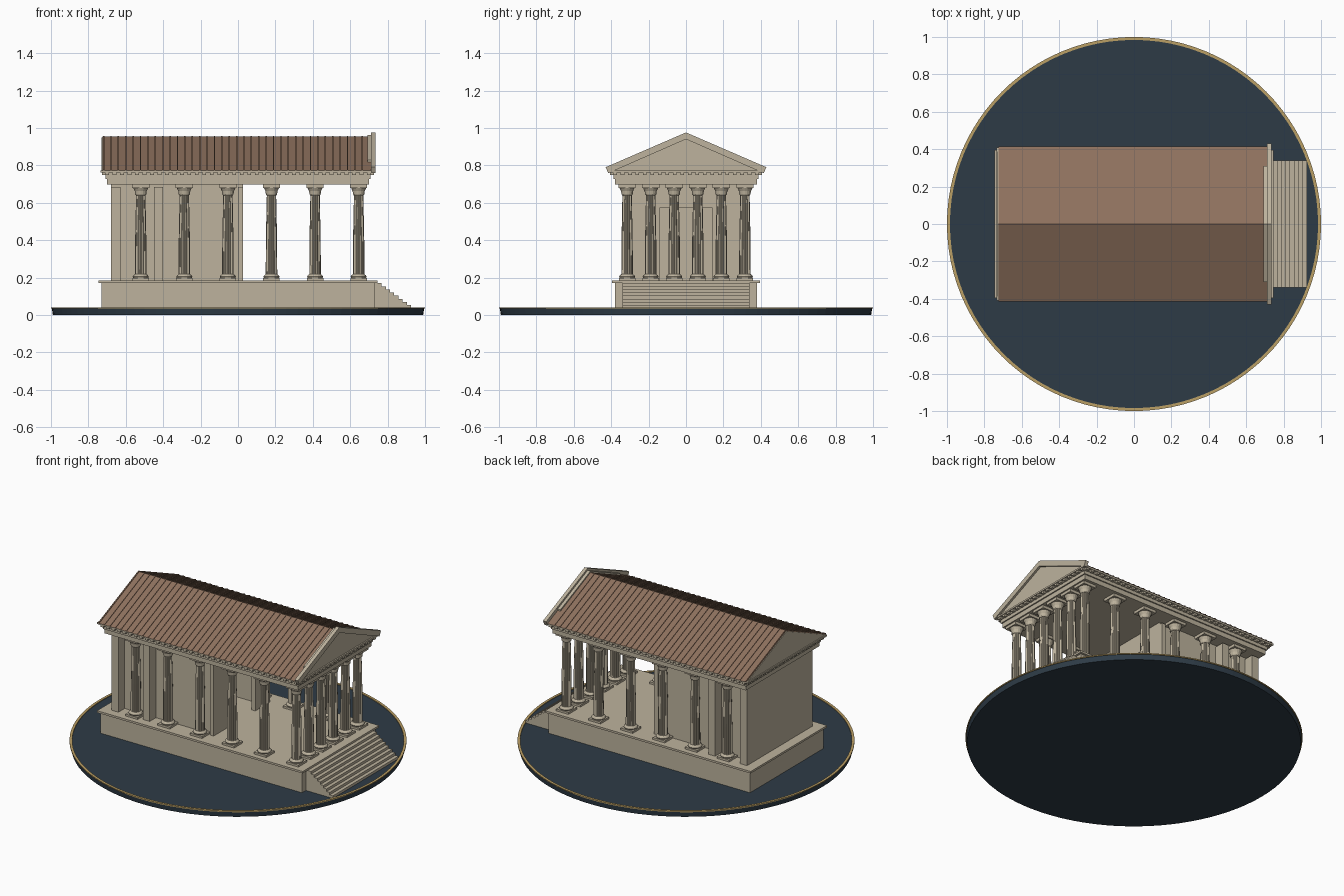
import bpy, bmesh, math
from mathutils import Matrix

old = bpy.data.objects.get("Cube")
if old:
    bpy.data.objects.remove(old, do_unlink=True)


def material(name, rgb):
    m = bpy.data.materials.new(name)
    m.use_nodes = True
    col = (*rgb, 1)
    m.diffuse_color = col
    bsdf = m.node_tree.nodes["Principled BSDF"]
    bsdf.inputs["Base Color"].default_value = col
    bsdf.inputs["Roughness"].default_value = 0.8
    return m


STONE = material("pale stone", (0.51, 0.45, 0.34))
TILE = material("brown tile", (0.27, 0.165, 0.11))
SLATE = material("dark blue slate", (0.027, 0.044, 0.062))
GOLD = material("gold", (0.5, 0.35, 0.13))


def finish(name, bm, mat):
    bmesh.ops.recalc_face_normals(bm, faces=bm.faces)
    me = bpy.data.meshes.new(name)
    bm.to_mesh(me)
    bm.free()
    me.materials.append(mat)
    ob = bpy.data.objects.new(name, me)
    bpy.context.collection.objects.link(ob)
    return ob


def add_box(bm, x0, x1, y0, y1, z0, z1):
    m = Matrix.Translation(((x0 + x1) / 2, (y0 + y1) / 2, (z0 + z1) / 2))
    m = m @ Matrix.Diagonal((x1 - x0, y1 - y0, z1 - z0, 1))
    bmesh.ops.create_cube(bm, size=1, matrix=m)


def boxes(name, mat, *dims):
    bm = bmesh.new()
    for d in dims:
        add_box(bm, *d)
    return finish(name, bm, mat)


def add_prism(bm, profile, x0, x1):
    """Extrude a (y, z) outline along x."""
    face = bm.faces.new([bm.verts.new((x0, y, z)) for y, z in profile])
    out = bmesh.ops.extrude_face_region(bm, geom=[face])
    moved = [v for v in out["geom"] if isinstance(v, bmesh.types.BMVert)]
    bmesh.ops.translate(bm, verts=moved, vec=(x1 - x0, 0, 0))


def prism(name, mat, profile, x0, x1):
    bm = bmesh.new()
    add_prism(bm, profile, x0, x1)
    return finish(name, bm, mat)


def add_lathe(bm, rings, sides, flute=1.0):
    """Stack (radius, z) rings; flute < 1 pulls in every other corner."""
    loops = []
    for r, z in rings:
        loop = []
        for i in range(sides):
            a = math.tau * i / sides
            k = r * (flute if i % 2 else 1)
            loop.append(bm.verts.new((k * math.cos(a), k * math.sin(a), z)))
        loops.append(loop)
    for a, b in zip(loops, loops[1:]):
        for i in range(sides):
            j = (i + 1) % sides
            bm.faces.new((a[i], a[j], b[j], b[i]))
    bm.faces.new(loops[0])
    bm.faces.new(loops[-1])


# Round ground plate with a gold rim
bm = bmesh.new()
add_lathe(bm, [(0.99, 0), (0.995, 0.036)], 96)
finish("ground_disc", bm, SLATE)
bm = bmesh.new()
bmesh.ops.create_circle(bm, segments=96, radius=1.0)
outer = bm.edges[:]
inner = bmesh.ops.create_circle(bm, segments=96, radius=0.984)
bmesh.ops.bridge_loops(bm, edges=bm.edges[:])
bmesh.ops.translate(bm, verts=bm.verts, vec=(0, 0, 0.034))
out = bmesh.ops.extrude_face_region(bm, geom=bm.faces[:])
bmesh.ops.translate(bm, vec=(0, 0, 0.007),
                    verts=[v for v in out["geom"] if isinstance(v, bmesh.types.BMVert)])
finish("rim_ring", bm, GOLD)

# Podium and steps
boxes("podium", STONE, (-0.73, 0.73, -0.38, 0.38, 0.036, 0.172))
boxes("podium_cap", STONE, (-0.745, 0.745, -0.395, 0.395, 0.172, 0.185))
STEPS = 8
rise, tread = 0.134 / STEPS, 0.18 / STEPS
boxes("front_steps", STONE, *[
    (0.73, 0.925 - i * tread, -0.34, 0.34, 0.036 + i * rise, 0.036 + (i + 1) * rise)
    for i in range(STEPS)])

# Hollow chamber with an open doorway, back wall and side piers
F, T = 0.185, 0.685
boxes("back_wall", STONE, (-0.68, -0.628, -0.34, 0.34, F, T))
boxes("chamber_side_walls", STONE, *[
    (-0.63, 0.0, min(s * 0.275, s * 0.24), max(s * 0.275, s * 0.24), F, T) for s in (-1, 1)])
boxes("chamber_front_wall", STONE,
      (0.0, 0.027, -0.29, -0.14, F, T), (0.0, 0.027, 0.14, 0.29, F, T),
      (0.0, 0.027, -0.14, 0.14, 0.575, T))
boxes("side_piers", STONE, *[
    (-0.449, -0.402, min(s * 0.27, s * 0.34), max(s * 0.27, s * 0.34), F, T) for s in (-1, 1)])

# One column, shared by every position
bm = bmesh.new()
add_box(bm, -0.044, 0.044, -0.044, 0.044, 0.185, 0.198)
add_lathe(bm, [(0.04, 0.198), (0.043, 0.205), (0.038, 0.213), (0.031, 0.218)], 16)
add_lathe(bm, [(0.031, 0.215), (0.03, 0.4), (0.025, 0.645)], 32, 0.88)
add_lathe(bm, [(0.026, 0.64), (0.03, 0.645), (0.032, 0.662), (0.042, 0.683)], 16)
add_box(bm, -0.046, 0.046, -0.046, 0.046, 0.68, 0.702)
column = finish("column", bm, STONE)
COLX = [0.645 - 0.233 * i for i in range(6)]
COLY = [-0.315 + 0.126 * i for i in range(6)]
spots = [(x, y) for x in COLX for y in (COLY[0], COLY[-1])]
spots += [(COLX[0], y) for y in COLY[1:-1]]
column.location = (*spots[0], 0)
for x, y in spots[1:]:
    c = column.copy()
    c.location = (x, y, 0)
    bpy.context.collection.objects.link(c)

# Ceiling beam, frieze and cornice
boxes("architrave", STONE, (-0.7, 0.7, -0.38, 0.38, 0.698, 0.728))
boxes("wall_top", STONE, (-0.68, 0.027, -0.27, 0.27, 0.683, 0.7))
boxes("frieze", STONE, (-0.708, 0.708, -0.388, 0.388, 0.728, 0.752))
boxes("cornice", STONE, (-0.735, 0.73, -0.41, 0.41, 0.761, 0.772))

# Small blocks under the cornice
bm = bmesh.new()
for i in range(36):
    x = -0.7 + 0.04 * i
    for s in (-1, 1):
        add_box(bm, x - 0.01, x + 0.01, s * 0.395 - 0.012, s * 0.395 + 0.012, 0.748, 0.762)
for i in range(20):
    y = -0.38 + 0.04 * i
    for s in (-1, 1):
        add_box(bm, s * 0.714 - 0.012, s * 0.714 + 0.012, y - 0.01, y + 0.01, 0.748, 0.762)
boxes("cornice_bed", STONE, (-0.712, 0.712, -0.392, 0.392, 0.75, 0.762))
finish("dentils", bm, STONE)

# Tiled roof with ribs running down each slope
EAVE, RIDGE, HALF = 0.772, 0.953, 0.415
prism("roof", TILE, [(-HALF, EAVE), (HALF, EAVE), (0, RIDGE)], -0.725, 0.715)
bm = bmesh.new()
H = 0.004
rib = [(-HALF, EAVE), (0, RIDGE), (HALF, EAVE), (HALF, EAVE + H), (0, RIDGE + H), (-HALF, EAVE + H)]
for i in range(36):
    x = -0.722 + i * 0.0395
    add_prism(bm, rib, x, x + 0.007)
finish("roof_ribs", bm, TILE)

# Gables: plain at the back, framed at the front
prism("back_gable", STONE, [(-0.405, EAVE), (0.405, EAVE), (0, 0.948)], -0.729, -0.724)
prism("front_gable", STONE,
      [(-0.31, 0.77), (0.31, 0.77), (0.31, 0.828), (0, 0.962), (-0.31, 0.828)], 0.692, 0.717)
prism("front_pediment", STONE, [(-0.41, 0.77), (0.41, 0.77), (0, 0.95)], 0.71, 0.721)
prism("raking_cornice", STONE,
      [(-0.43, 0.79), (0, 0.976), (0.43, 0.79), (0.415, 0.758), (0, 0.94), (-0.415, 0.758)],
      0.712, 0.735)
